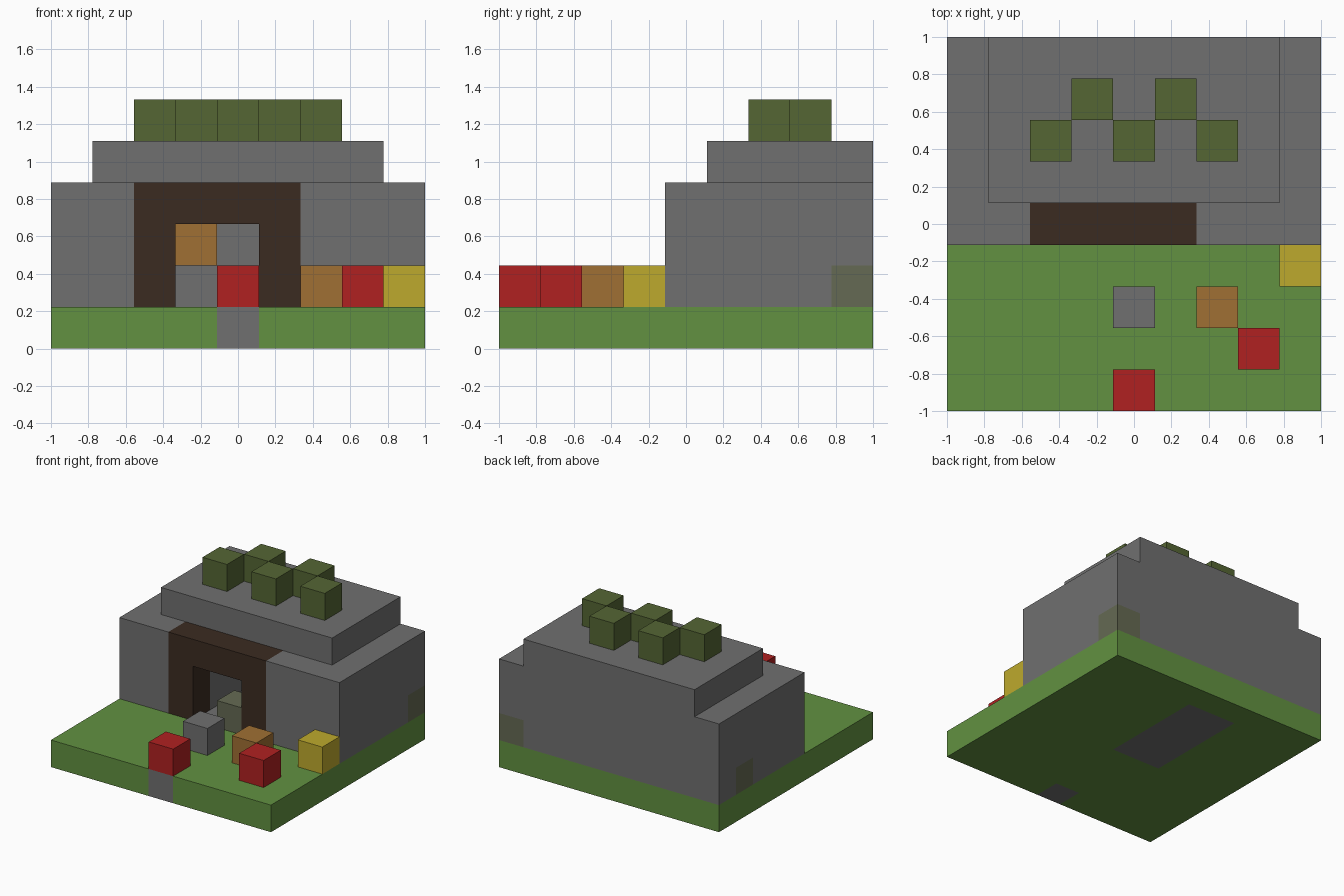
import bpy
import bmesh
from itertools import product
from mathutils import Vector

UNIT = 2 / 9  # edge of one block

cube = bpy.data.objects.get("Cube")
if cube:
    bpy.data.objects.remove(cube, do_unlink=True)


def make_material(name, rgb):
    """Flat material from 0-255 display values, converted to linear."""
    linear = [((c / 255 + 0.055) / 1.055) ** 2.4 for c in rgb]
    mat = bpy.data.materials.new(name)
    mat.use_nodes = True
    mat.diffuse_color = (*linear, 1)
    bsdf = mat.node_tree.nodes["Principled BSDF"]
    bsdf.inputs["Base Color"].default_value = (*linear, 1)
    bsdf.inputs["Roughness"].default_value = 1
    return mat


stone = make_material("stone_grey", (112, 112, 112))
grass = make_material("grass_green", (98, 145, 65))
timber = make_material("dark_timber", (59, 43, 33))
wood = make_material("tan_wood", (160, 112, 51))
red = make_material("flower_red", (176, 33, 33))
yellow = make_material("flower_yellow", (190, 170, 45))
leaf = make_material("leaf_olive", (85, 102, 52))
moss = make_material("mossy_stone", (101, 106, 83))


def cells(xs, ys, zs):
    """All block cells in a box; each argument is a first and last index."""
    return set(product(*(range(a, b + 1) for a, b in (xs, ys, zs))))


def build(name, filled, mat, accent=None, accent_cells=()):
    """Outer shell of a group of blocks, with some cells in an accent colour."""
    bm = bmesh.new()
    for cell in filled:
        for axis, sign in product(range(3), (-1, 1)):
            step = [0, 0, 0]
            step[axis] = sign
            if tuple(c + s for c, s in zip(cell, step)) in filled:
                continue
            u, v = Vector((0, 0, 0)), Vector((0, 0, 0))
            u[(axis + 1) % 3] = v[(axis + 2) % 3] = 0.5
            mid = Vector(cell) + Vector((0.5, 0.5, 0.5)) + Vector(step) / 2
            corners = [mid - u - v, mid + u - v, mid + u + v, mid - u + v]
            if sign < 0:
                corners.reverse()
            face = bm.faces.new([bm.verts.new(p * UNIT - Vector((1, 1, 0))) for p in corners])
            face.material_index = int(cell in accent_cells)
    # Join the squares, then merge flat areas of one colour
    bmesh.ops.remove_doubles(bm, verts=bm.verts, dist=0.001)
    bmesh.ops.dissolve_limit(bm, angle_limit=0.01, verts=bm.verts, edges=bm.edges,
                             delimit={'MATERIAL'})
    bmesh.ops.triangulate(bm, faces=[f for f in bm.faces if len(f.verts) > 4])
    mesh = bpy.data.meshes.new(name)
    bm.to_mesh(mesh)
    bm.free()
    mesh.materials.append(mat)
    if accent:
        mesh.materials.append(accent)
    obj = bpy.data.objects.new(name, mesh)
    bpy.context.collection.objects.link(obj)


# Lawn with a stone floor under the passage and one stone step at the front
floor = cells((3, 4), (4, 7), (0, 0)) | {(4, 0, 0)}
build("ground", cells((0, 8), (0, 8), (0, 0)), grass, stone, floor)

# Timber door frame around an opening
opening = cells((3, 4), (4, 4), (1, 2))
frame = cells((2, 5), (4, 4), (1, 3)) - opening
build("door_frame", frame, timber)

# Stone house, hollow behind the door, with two mossy blocks
passage = cells((3, 4), (4, 7), (1, 2))
house = cells((0, 8), (4, 8), (1, 3)) - passage - frame
build("house_walls", house, stone, moss, {(8, 8, 1), (0, 7, 1)})
build("roof_step", cells((1, 7), (5, 8), (4, 4)), stone)

# Leafy bushes in a zigzag on the roof
for n, x in enumerate(range(2, 7)):
    build(f"roof_bush_{n + 1}", {(x, 6 + x % 2, 5)}, leaf)

# Loose blocks on the lawn and in the passage
for name, cell, mat in (
    ("red_flower_front", (4, 0, 1), red),
    ("red_flower_side", (7, 1, 1), red),
    ("yellow_flower", (8, 3, 1), yellow),
    ("garden_crate", (6, 2, 1), wood),
    ("garden_stone", (4, 2, 1), stone),
    ("doorway_stone", (4, 4, 1), moss),
    ("passage_crate", (3, 7, 2), wood),
):
    build(name, {cell}, mat)
